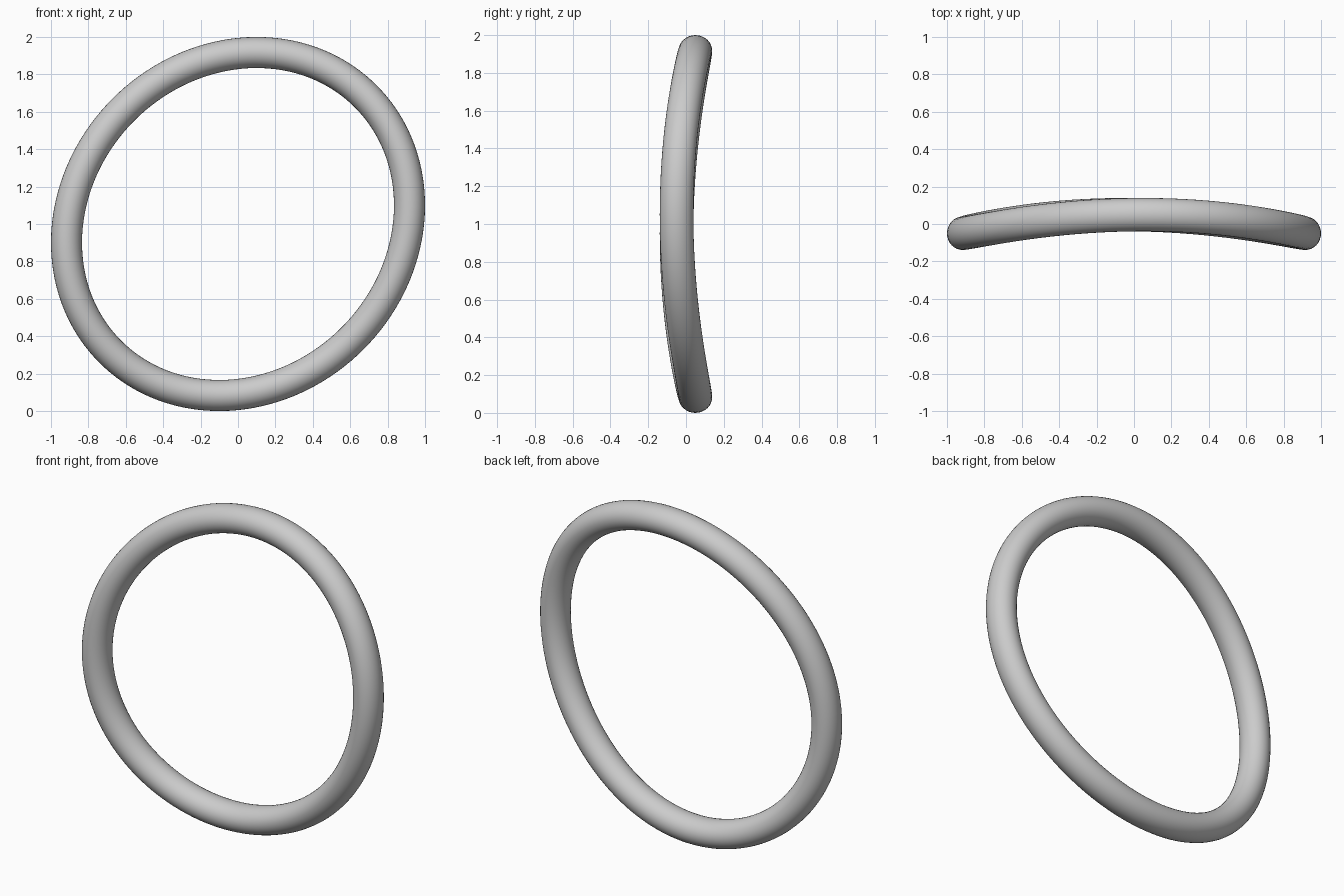
import bpy, bmesh
from math import sin, cos, pi
from mathutils import Vector

if "Cube" in bpy.data.objects:
    bpy.data.objects.remove(bpy.data.objects["Cube"])

# warped hoop: slightly oval along a diagonal, bent into a shallow saddle
A, B, BEND = 0.9156, 0.05, 0.05
R_FLAT, R_DEPTH = 0.083, 0.089
N, M = 144, 32


def path(t):
    return Vector((A * cos(t) + B * sin(t), -BEND * cos(2 * t), 1 + B * cos(t) + A * sin(t)))


bm = bmesh.new()
rings = []
for i in range(N):
    t = 2 * pi * i / N
    tan = (path(t + 0.001) - path(t - 0.001)).normalized()
    out = Vector((tan.z, 0, -tan.x)).normalized()
    depth = out.cross(tan).normalized()
    rings.append([bm.verts.new(path(t) + out * R_FLAT * cos(2 * pi * j / M)
                               + depth * R_DEPTH * sin(2 * pi * j / M)) for j in range(M)])
for i in range(N):
    a, b = rings[i], rings[(i + 1) % N]
    for j in range(M):
        k = (j + 1) % M
        bm.faces.new((a[j], a[k], b[k], b[j])).smooth = True
bmesh.ops.recalc_face_normals(bm, faces=bm.faces[:])
mesh = bpy.data.meshes.new("hoop")
bm.to_mesh(mesh)
bm.free()
bpy.context.collection.objects.link(bpy.data.objects.new("hoop", mesh))
